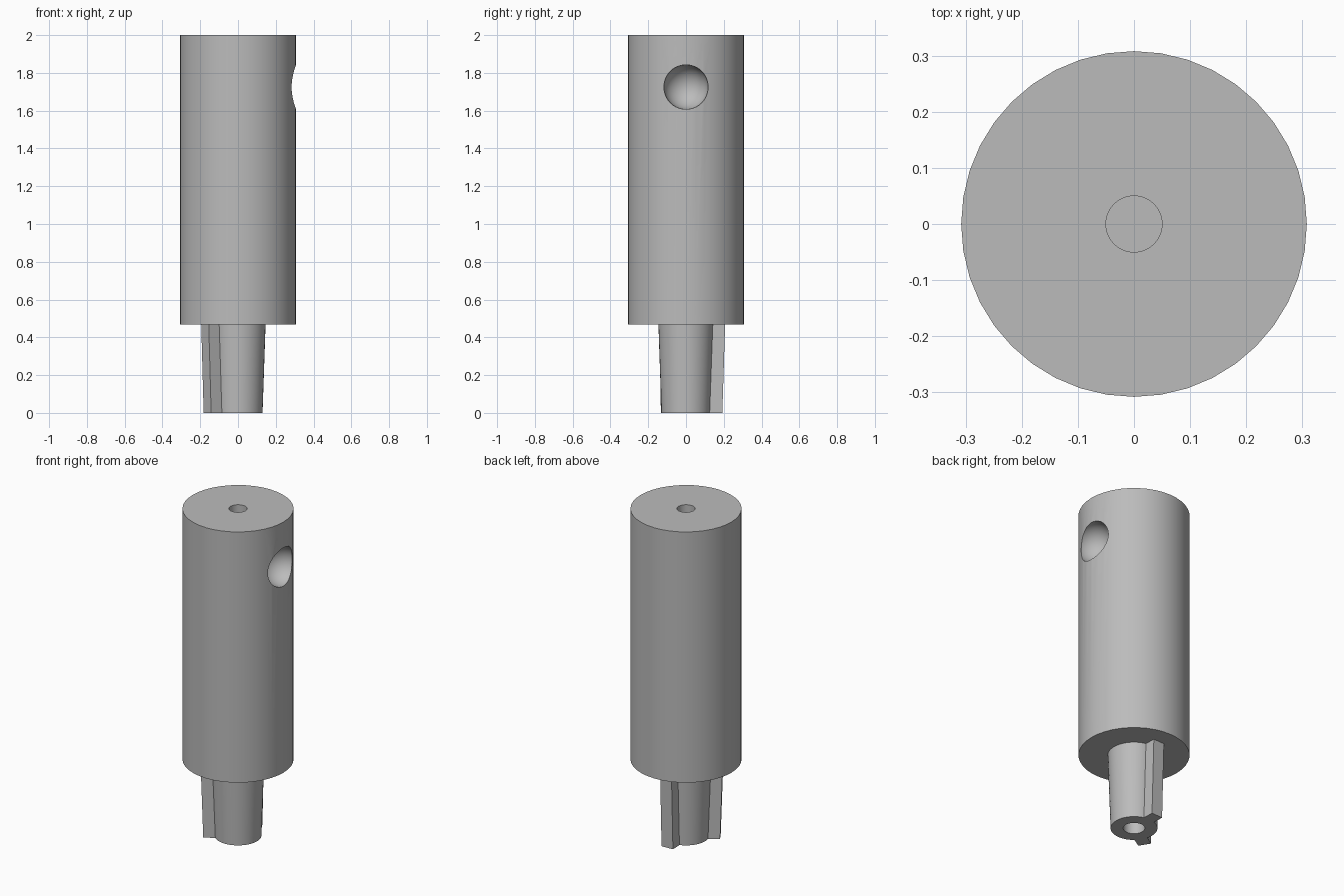
import bpy, bmesh, math
from mathutils import Matrix

if "Cube" in bpy.data.objects:
    bpy.data.objects.remove(bpy.data.objects["Cube"], do_unlink=True)

steel = bpy.data.materials.new("plain_grey")
steel.use_nodes = True
GREY = (0.5, 0.5, 0.5, 1)
steel.diffuse_color = GREY
steel.node_tree.nodes["Principled BSDF"].inputs["Base Color"].default_value = GREY


def finish(name, bm):
    bmesh.ops.recalc_face_normals(bm, faces=bm.faces)
    mesh = bpy.data.meshes.new(name)
    bm.to_mesh(mesh)
    bm.free()
    mesh.materials.append(steel)
    obj = bpy.data.objects.new(name, mesh)
    bpy.context.collection.objects.link(obj)
    return obj


def smooth(obj):
    bpy.ops.object.select_all(action='DESELECT')
    obj.select_set(True)
    bpy.context.view_layer.objects.active = obj
    bpy.ops.object.shade_smooth_by_angle(angle=math.radians(30))


def lathe(name, profile, sides):
    """Revolve an (r, z) profile that starts and ends on the axis."""
    bm = bmesh.new()
    verts = [bm.verts.new((r, 0, z)) for r, z in profile]
    edges = [bm.edges.new(pair) for pair in zip(verts, verts[1:])]
    bmesh.ops.spin(bm, geom=verts + edges, cent=(0, 0, 0), axis=(0, 0, 1),
                   angle=math.tau, steps=sides, use_duplicate=False)
    bmesh.ops.remove_doubles(bm, verts=bm.verts, dist=1e-4)
    return finish(name, bm)


# Cylindrical handle, tapered shank and the blind bores at both ends
shaft = lathe("shaft", [(0, 0.25), (0.06, 0.25), (0.06, 0), (0.13, 0), (0.146, 0.467),
                        (0.308, 0.467), (0.308, 2), (0.05, 2), (0.05, 1.8), (0, 1.8)], 40)

# Round dimple in the side of the handle
bm = bmesh.new()
bmesh.ops.create_uvsphere(bm, u_segments=40, v_segments=20, radius=0.118,
                          matrix=Matrix.Translation((0.295, 0, 1.725)))
cutter = finish("dimple_cutter", bm)
cutter.hide_render = True
cutter.hide_set(True)
cut = shaft.modifiers.new("dimple", 'BOOLEAN')
cut.operation = 'DIFFERENCE'
cut.solver = 'EXACT'
cut.object = cutter
bpy.context.view_layer.update()
cut_mesh = bpy.data.meshes.new_from_object(
    shaft.evaluated_get(bpy.context.evaluated_depsgraph_get()))
shaft.modifiers.clear()
shaft.data = cut_mesh
bpy.data.objects.remove(cutter, do_unlink=True)
smooth(shaft)

# Two drive keys on the shank, leaning inward with the taper
for name, angle in (("rear_key", 92), ("side_key", 212)):
    bm = bmesh.new()
    bmesh.ops.create_cube(bm, size=1)
    for v in bm.verts:
        top = v.co.z > 0
        outer = 0.206 if top else 0.191
        v.co = (outer if v.co.x > 0 else 0.1, v.co.y * 0.075, 0.467 if top else 0)
    bmesh.ops.rotate(bm, verts=bm.verts, cent=(0, 0, 0),
                     matrix=Matrix.Rotation(math.radians(angle), 3, 'Z'))
    finish(name, bm)
